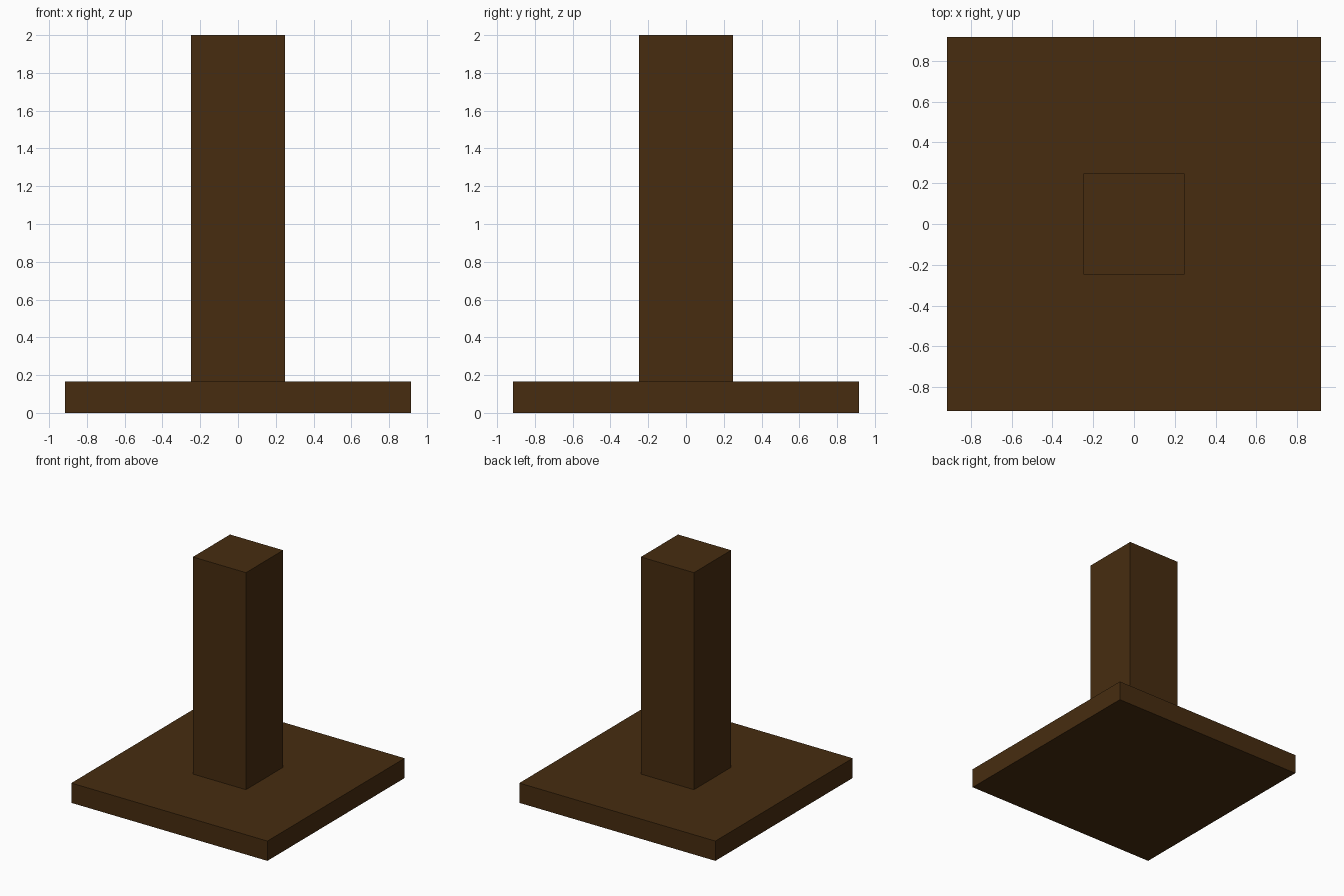
import bpy

if "Cube" in bpy.data.objects:
    bpy.data.objects.remove(bpy.data.objects["Cube"])

# Single dark brown colour
wood = bpy.data.materials.new("dark_brown_wood")
wood.diffuse_color = (0.063, 0.0255, 0.005, 1.0)
wood.use_nodes = True
wood.node_tree.nodes["Principled BSDF"].inputs["Base Color"].default_value = wood.diffuse_color


def box(name, width, z0, z1):
    """Square box centred on the z axis between two heights."""
    bpy.ops.mesh.primitive_cube_add(size=1, location=(0, 0, (z0 + z1) / 2))
    ob = bpy.context.object
    ob.name = name
    ob.scale = (width, width, z1 - z0)
    bpy.ops.object.transform_apply(location=False, rotation=False, scale=True)
    ob.data.materials.append(wood)
    return ob


# Flat square foot and the upright post standing on it
box("base_plate", 1.832, 0.0, 0.167)
box("post", 0.496, 0.167, 2.0)
